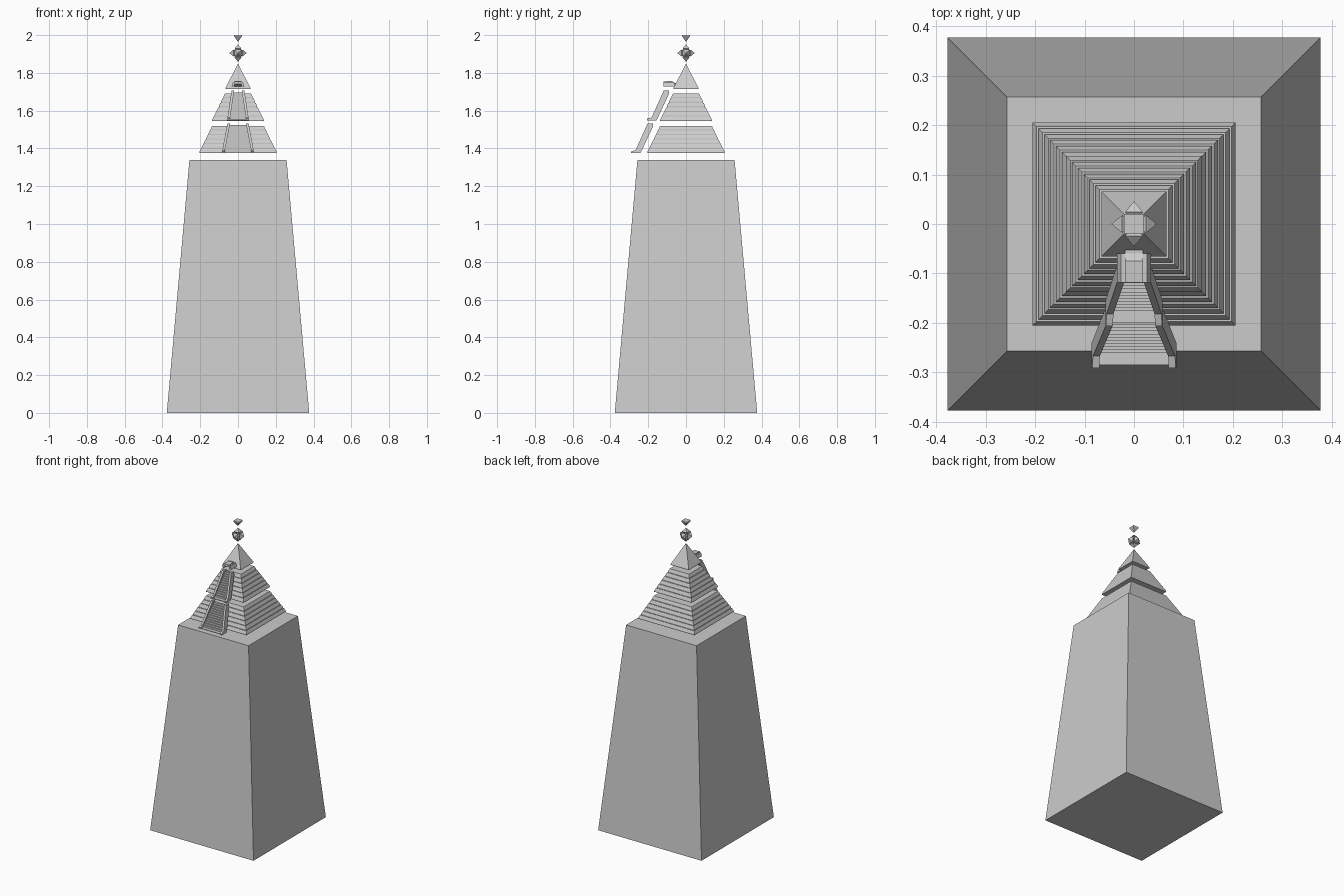
import bpy, bmesh
from mathutils import Vector, Matrix

if "Cube" in bpy.data.objects:
    bpy.data.objects.remove(bpy.data.objects["Cube"])


def finish(name, bm):
    bmesh.ops.recalc_face_normals(bm, faces=bm.faces)
    me = bpy.data.meshes.new(name)
    bm.to_mesh(me)
    bm.free()
    ob = bpy.data.objects.new(name, me)
    bpy.context.collection.objects.link(ob)
    return ob


def add_loft(bm, rings, mat=Matrix()):
    """Stack of square rings (half width, height); zero width gives a point."""
    prev = None
    for h, z in rings:
        pts = [(0, 0)] if h == 0 else [(-h, -h), (h, -h), (h, h), (-h, h)]
        cur = [bm.verts.new(mat @ Vector((x, y, z))) for x, y in pts]
        if prev is None:
            if len(cur) == 4:
                bm.faces.new(cur)
        else:
            for i in range(4):
                j = (i + 1) % 4
                a = [prev[i], prev[j]] if len(prev) == 4 else [prev[0]]
                b = [cur[j], cur[i]] if len(cur) == 4 else [cur[0]]
                bm.faces.new(a + b)
        prev = cur
    if len(prev) == 4:
        bm.faces.new(prev)


def loft(name, rings):
    bm = bmesh.new()
    add_loft(bm, rings)
    return finish(name, bm)


def add_extrude(bm, profile, xa, xb):
    """Extrude a (y, z) profile between two x limits that depend on z."""
    a = [bm.verts.new((xa(z), y, z)) for y, z in profile]
    b = [bm.verts.new((xb(z), y, z)) for y, z in profile]
    bm.faces.new(a)
    bm.faces.new(b[::-1])
    for i in range(len(a)):
        j = (i + 1) % len(a)
        bm.faces.new((a[i], b[i], b[j], a[j]))


def tier(name, h0, h1, z0, z1, n):
    rings = []
    dz, dh = (z1 - z0) / n, (h0 - h1) / n
    for i in range(n):
        h, z = h0 - i * dh, z0 + i * dz
        rings += [(h, z), (h, z + 0.25 * dz), (h - 0.7 * dh, z + dz)]
    return loft(name, rings)


def staircase(name, y0, z0, w0, w1, n):
    height, rail = 0.158, 0.014

    def outer(z):
        return w0 + (w1 - w0) * (z - z0) / height

    def inner(z):
        return outer(z) - rail

    # sloping side rails with a foot and a head
    prof = [(0, 0), (0, .009), (.024, .016), (.088, height), (.115, height),
            (.115, .138), (.05, 0)]
    prof = [(y0 + y, z0 + z) for y, z in prof]
    bm = bmesh.new()
    for s in (-1, 1):
        add_extrude(bm, prof, lambda z: s * inner(z), lambda z: s * outer(z))
    finish(name + "_rails", bm)
    # stepped flight
    prof = [(y0 + .05, z0), (y0 + .006, z0), (y0 + .006, z0 + .004)]
    dy, dz = .076 / n, .144 / n
    for i in range(n):
        y, z = y0 + .03 + i * dy, z0 + .004 + i * dz
        prof += [(y, z), (y, z + dz)]
    prof += [(y0 + .115, z0 + .148), (y0 + .115, z0 + .138)]
    bm = bmesh.new()
    add_extrude(bm, prof, lambda z: -inner(z), inner)
    finish(name + "_steps", bm)


# tall plinth
loft("plinth", [(0.377, 0), (0.257, 1.34)])

# stepped tiers and cap
tier("lower_tier", 0.205, 0.134, 1.375, 1.518, 6)
tier("upper_tier", 0.137, 0.066, 1.545, 1.69, 6)
loft("cap", [(0.066, 1.714), (0.066, 1.72), (0, 1.85)])

# front stairs
staircase("lower_stair", -0.291, 1.375, 0.086, 0.056, 12)
staircase("upper_stair", -0.206, 1.548, 0.058, 0.034, 12)

# doorway above the stairs
bm = bmesh.new()
add_extrude(bm, [(-.118, 1.74), (-.118, 1.755), (-.075, 1.757), (-.06, 1.747),
                 (-.042, 1.747), (-.042, 1.728), (-.07, 1.728)],
            lambda z: -.018, lambda z: .018)
finish("door_lintel", bm)
bm = bmesh.new()
for s in (-1, 1):
    add_extrude(bm, [(-.118, 1.728), (-.118, 1.75), (-.06, 1.75), (-.06, 1.728)],
                lambda z: s * .018, lambda z: s * (.034 - (z - 1.728) * .35))
finish("door_jambs", bm)

# floating ornament: six gems pointing outward
bm = bmesh.new()
for d in ((1, 0, 0), (-1, 0, 0), (0, 1, 0), (0, -1, 0), (0, 0, 1), (0, 0, -1)):
    rot = Vector((0, 0, 1)).rotation_difference(Vector(d)).to_matrix().to_4x4()
    add_loft(bm, [(.009, .012), (.018, .024), (0, .046)],
             Matrix.Translation((0, 0, 1.905)) @ rot)
finish("floating_gems", bm)

# inverted point on top
loft("top_point", [(0, 1.963), (.02, 1.994), (.02, 2.0)])
